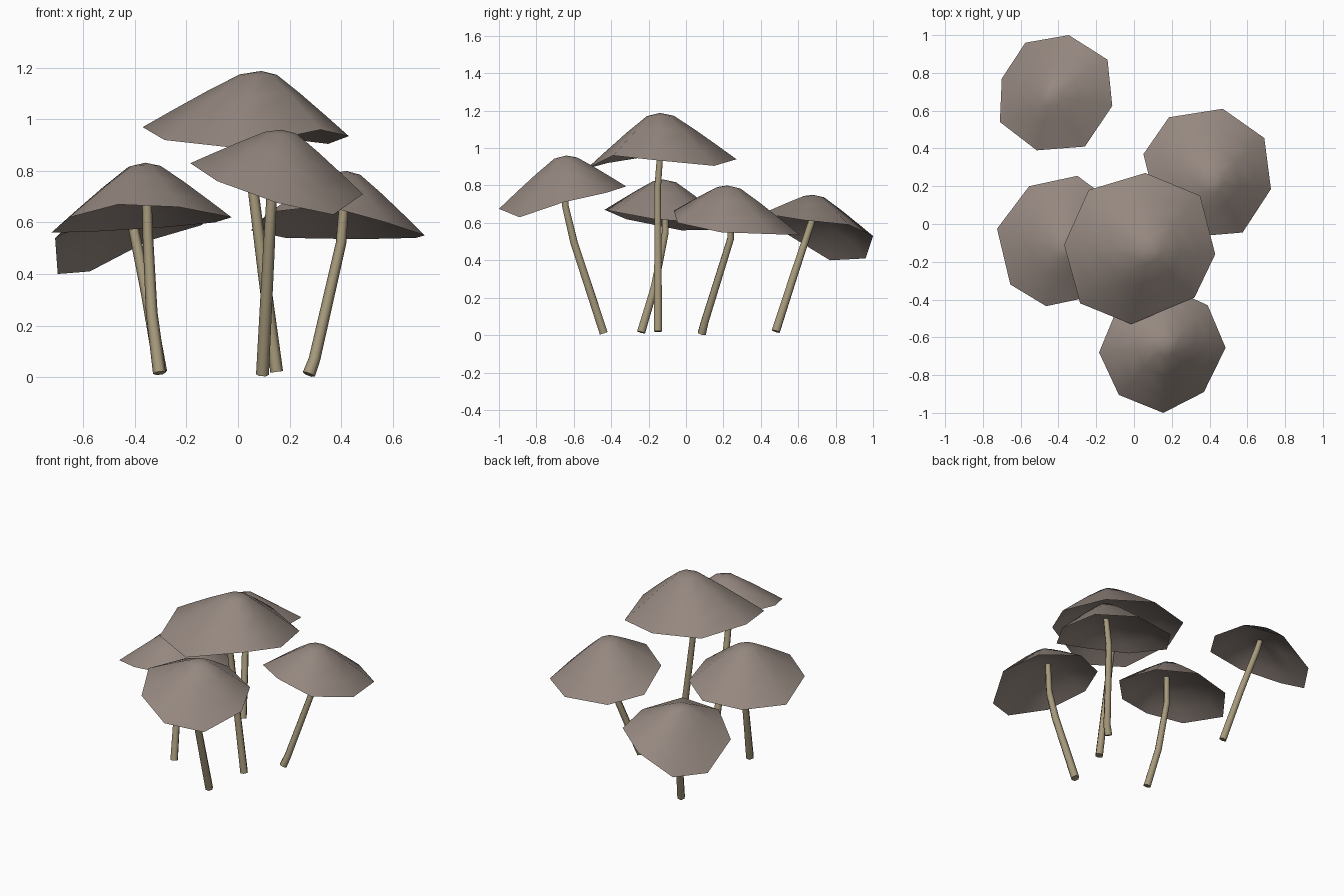
import bpy, bmesh, math
from mathutils import Vector

if "Cube" in bpy.data.objects:
    bpy.data.objects.remove(bpy.data.objects["Cube"])


def material(name, rgb):
    m = bpy.data.materials.new(name)
    m.diffuse_color = (*rgb, 1)
    m.use_nodes = True
    m.node_tree.nodes["Principled BSDF"].inputs["Base Color"].default_value = m.diffuse_color
    return m


CAP = material("cap brown", (0.30, 0.245, 0.215))
STEM = material("stem tan", (0.38, 0.32, 0.20))


def finish(bm, name, mat, angle):
    bmesh.ops.recalc_face_normals(bm, faces=bm.faces)
    me = bpy.data.meshes.new(name)
    bm.to_mesh(me)
    bm.free()
    me.materials.append(mat)
    ob = bpy.data.objects.new(name, me)
    bpy.context.collection.objects.link(ob)
    bpy.ops.object.select_all(action='DESELECT')
    ob.select_set(True)
    bpy.context.view_layer.objects.active = ob
    bpy.ops.object.shade_smooth_by_angle(angle=math.radians(angle))


def bridge(bm, a, b):
    n = len(a)
    for i in range(n):
        bm.faces.new((a[i], a[(i + 1) % n], b[(i + 1) % n], b[i]))


# (distance from crown, height share, drop): outer shell, rim, thin lip, shallow underside
PROFILE = [(0.18, 0.94, 0), (0.45, 0.65, 0), (0.75, 0.30, 0), (1.0, 0.0, 0),
           (0.76, 0.28, 0.008), (0.40, 0.49, 0.008)]
UNDER = 0.60   # height share of the underside's centre


def cap(name, top, rim):
    bm = bmesh.new()
    top = Vector(top)
    rim = [Vector(p) for p in rim]
    rings = []
    for t, h, drop in PROFILE:
        ring = []
        for p in rim:
            q = top.lerp(p, t)
            q.z = p.z + (top.z - p.z) * h - drop
            ring.append(bm.verts.new(q))
        rings.append(ring)
    for a, b in zip(rings, rings[1:]):
        bridge(bm, a, b)
    mean_z = sum(p.z for p in rim) / len(rim)
    under = Vector((top.x, top.y, mean_z + (top.z - mean_z) * UNDER))
    for ring, centre in ((rings[0], top), (rings[-1], under)):
        c = bm.verts.new(centre)
        for i in range(len(ring)):
            bm.faces.new((c, ring[i], ring[(i + 1) % len(ring)]))
    finish(bm, name, CAP, 50)


def stem(name, path, r0=0.025, r1=0.018, sides=6):
    bm = bmesh.new()
    pts = [Vector(p) for p in path]
    rings = []
    for i, p in enumerate(pts):
        d = (pts[min(i + 1, len(pts) - 1)] - pts[max(i - 1, 0)]).normalized()
        u = d.cross(Vector((0, 1, 0))).normalized()
        v = d.cross(u)
        r = r0 + (r1 - r0) * i / (len(pts) - 1)
        rings.append([bm.verts.new(p + r * (u * math.cos(a) + v * math.sin(a)))
                      for a in (2 * math.pi * k / sides for k in range(sides))])
    for a, b in zip(rings, rings[1:]):
        bridge(bm, a, b)
    bm.faces.new(rings[0])
    bm.faces.new(rings[-1])
    finish(bm, name, STEM, 65)


# tall centre mushroom
cap("centre_cap", (0.09, -0.14, 1.188),
    [(.06, .27, .94), (.35, .15, .905), (.43, -.16, .935), (.32, -.39, .96),
     (-.015, -.53, .89), (-.285, -.42, .92), (-.37, -.11, .97), (-.24, .18, .95)])
stem("centre_stem", [(.15, -.15, .02), (.10, -.15, .40), (.052, -.152, .78), (.07, -.13, 1.08)])

# left mushroom
cap("left_cap", (-0.36, -0.12, 0.832),
    [(-.725, -.025, .56), (-.555, .20, .565), (-.30, .255, .58), (-.09, .10, .60),
     (-.025, -.17, .62), (-.23, -.385, .66), (-.465, -.435, .67), (-.655, -.32, .62)])
stem("left_stem", [(-.305, -.24, .015), (-.335, -.17, .25), (-.35, -.11, .55), (-.355, -.115, .75)])

# front mushroom
cap("front_cap", (0.17, -0.64, 0.96),
    [(-.185, -.68, .83), (-.08, -.905, .76), (.155, -1.0, .675), (.37, -.89, .63),
     (.485, -.655, .71), (.39, -.43, .76), (.15, -.32, .795), (-.09, -.45, .83)])
stem("front_stem", [(.095, -.44, .01), (.12, -.60, .50), (.13, -.645, .69), (.14, -.645, .88)])

# right mushroom
cap("right_cap", (0.42, 0.22, 0.80),
    [(.185, .565, .54), (.47, .61, .535), (.69, .455, .54), (.725, .185, .55),
     (.575, -.045, .60), (.34, -.065, .665), (.12, .09, .64), (.05, .37, .57)])
stem("right_stem", [(.275, .085, .01), (.297, .10, .07), (.40, .24, .52), (.415, .23, .72)])

# back mushroom
cap("back_cap", (-0.44, 0.68, 0.75),
    [(-.575, .96, .41), (-.345, 1.0, .53), (-.14, .87, .59), (-.115, .625, .615),
     (-.26, .41, .65), (-.515, .39, .63), (-.71, .54, .54), (-.70, .77, .40)])
stem("back_stem", [(-.30, .48, .02), (-.355, .58, .33), (-.41, .67, .60), (-.43, .68, .68)])
